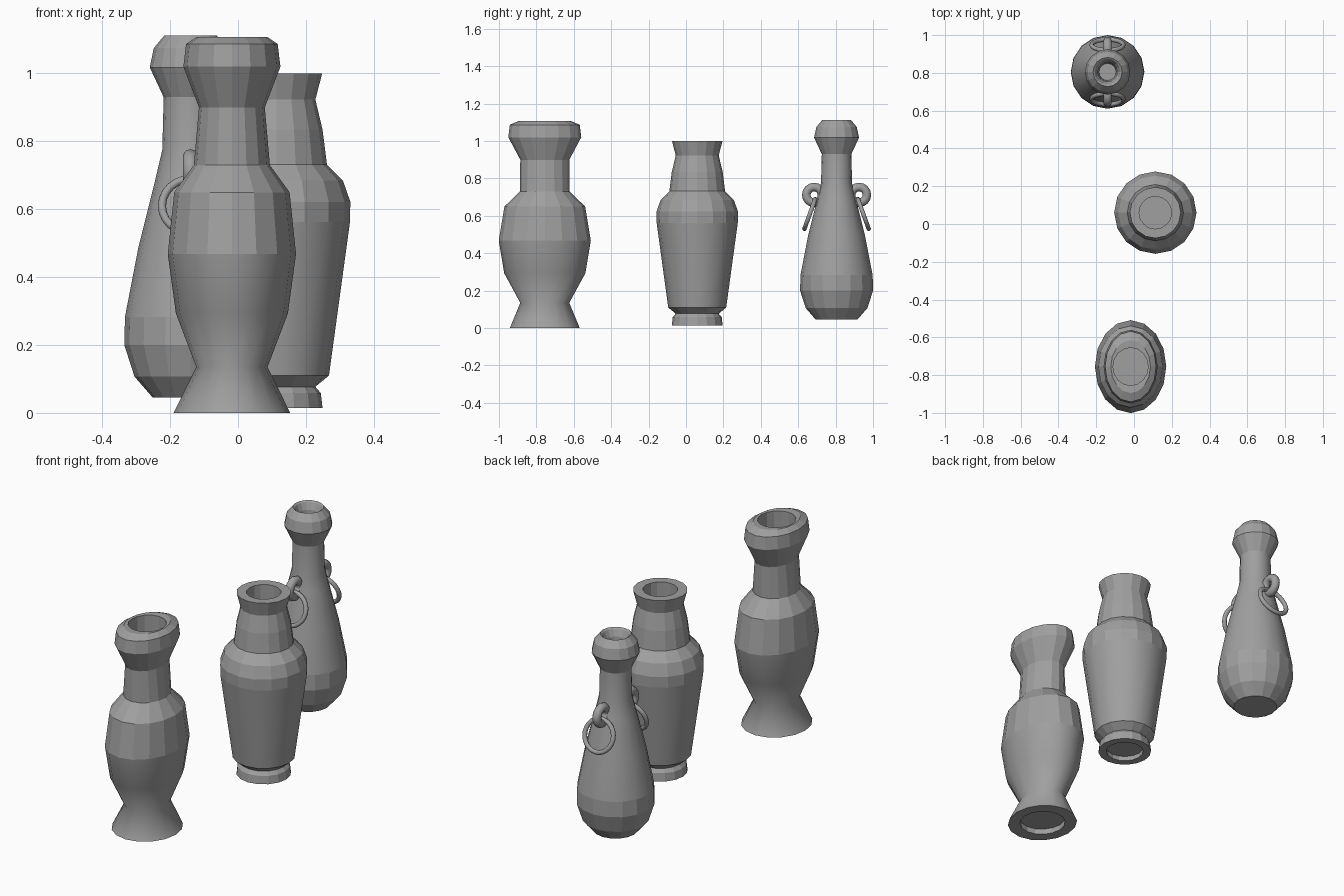
import bpy, bmesh, math

cube = bpy.data.objects.get("Cube")
if cube:
    bpy.data.objects.remove(cube)

clay = bpy.data.materials.new("grey clay")
clay.use_nodes = True
GREY = (0.35, 0.35, 0.35, 1)
clay.diffuse_color = GREY
clay.node_tree.nodes["Principled BSDF"].inputs["Base Color"].default_value = GREY


def finish(bm, name, location, rotation=(0, 0, 0)):
    bmesh.ops.recalc_face_normals(bm, faces=bm.faces)
    mesh = bpy.data.meshes.new(name)
    bm.to_mesh(mesh)
    bm.free()
    mesh.materials.append(clay)
    obj = bpy.data.objects.new(name, mesh)
    obj.location, obj.rotation_euler = location, rotation
    bpy.context.collection.objects.link(obj)
    return obj


def lathe(name, centre, rings, smooth_range, sides=16):
    """Loft rings of (x radius, y radius, height); capped at both ends."""
    bm = bmesh.new()
    loops = []
    for rx, ry, z in rings:
        angles = [math.tau * i / sides for i in range(sides)]
        loops.append([bm.verts.new((rx * math.cos(a), ry * math.sin(a), z)) for a in angles])
    for low, high in zip(loops, loops[1:]):
        for i in range(sides):
            j = (i + 1) % sides
            face = bm.faces.new((low[i], low[j], high[j], high[i]))
            z = face.calc_center_median().z
            face.smooth = smooth_range[0] < z < smooth_range[1]
    bm.faces.new(loops[0][::-1])
    bm.faces.new(loops[-1])
    return finish(bm, name, (*centre, 0))


def round_rings(profile):
    return [(r, r, z) for r, z in profile]


def torus(name, major, minor, location, rotation, around=24, section=10):
    bm = bmesh.new()
    grid = []
    for i in range(around):
        a = math.tau * i / around
        row = []
        for j in range(section):
            b = math.tau * j / section
            r = major + minor * math.cos(b)
            row.append(bm.verts.new((r * math.cos(a), r * math.sin(a), minor * math.sin(b))))
        grid.append(row)
    for i in range(around):
        for j in range(section):
            k, m = (i + 1) % around, (j + 1) % section
            bm.faces.new((grid[i][j], grid[k][j], grid[k][m], grid[i][m])).smooth = True
    return finish(bm, name, location, rotation)


# Oval vase: recessed foot, waisted body, straight neck, bulging lip, round well
lathe("oval_vase", (-0.018, -0.755), [
    (0.115, 0.12, 0.03), (0.115, 0.12, 0),
    (0.172, 0.187, 0), (0.105, 0.131, 0.135), (0.165, 0.217, 0.293),
    (0.189, 0.246, 0.468), (0.17, 0.216, 0.65), (0.112, 0.133, 0.73),
    (0.097, 0.131, 0.9), (0.143, 0.195, 1.02), (0.135, 0.187, 1.087),
    (0.105, 0.14, 1.107), (0.093, 0.1, 1.105), (0.093, 0.1, 0.93),
], (0.04, 0.47))

# Shouldered vase: ring foot, tapered body, stepped neck, flared rim
lathe("shouldered_vase", (0.113, 0.06), round_rings([
    (0.095, 0.04), (0.095, 0.015),
    (0.136, 0.015), (0.131, 0.058), (0.115, 0.077), (0.155, 0.11),
    (0.217, 0.563), (0.218, 0.622), (0.196, 0.685), (0.149, 0.732),
    (0.136, 0.835), (0.115, 0.923), (0.135, 1.0), (0.086, 1.0), (0.086, 0.84),
]), (0.12, 0.56))

# Bottle vase: pear body, slim neck, garlic-shaped mouth with a shallow bowl
BOTTLE = (-0.14, 0.805)
lathe("bottle_vase", BOTTLE, round_rings([
    (0.112, 0.046), (0.165, 0.107), (0.195, 0.2), (0.193, 0.283),
    (0.153, 0.49), (0.103, 0.69), (0.083, 0.775), (0.079, 0.93),
    (0.12, 1.018), (0.108, 1.075), (0.077, 1.112),
    (0.068, 1.105), (0.052, 1.07), (0.045, 0.98),
]), (0.3, 0.9))

# Fixed lugs and loose hanging rings, mirrored front and back
TILT = math.radians(20)
for side, word in ((-1, "front"), (1, "back")):
    torus(word + "_lug", 0.042, 0.023,
          (BOTTLE[0], BOTTLE[1] + side * 0.12, 0.712), (0, math.pi / 2, 0), 16)
    torus(word + "_hanging_ring", 0.084, 0.012,
          (BOTTLE[0], BOTTLE[1] + side * 0.143, 0.61), (math.pi / 2 + side * TILT, 0, 0))
